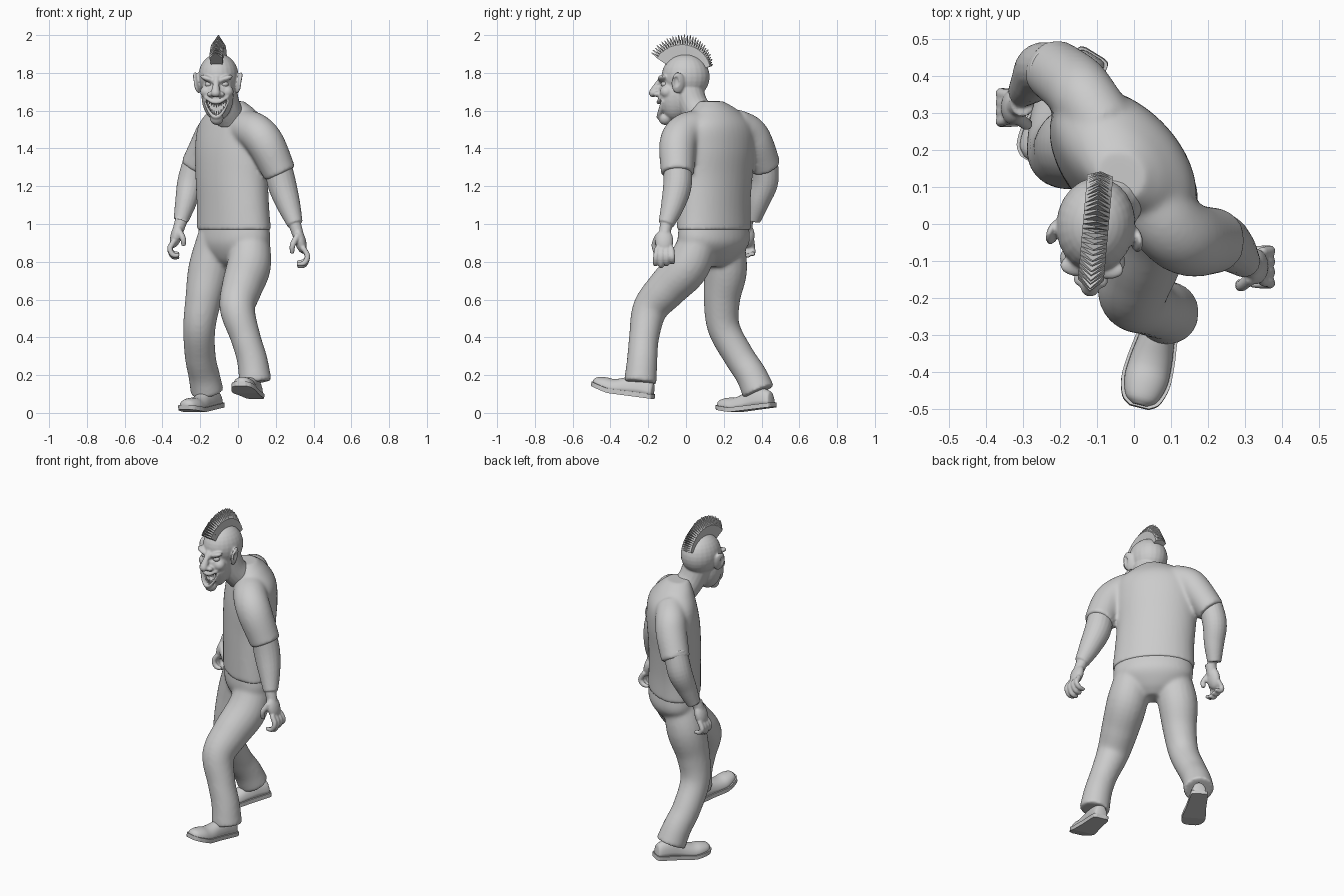
import bpy, bmesh, math
from mathutils import Vector, Matrix, Euler

if "Cube" in bpy.data.objects:
    bpy.data.objects.remove(bpy.data.objects["Cube"])

HEAD = Matrix.Translation((-0.104, -0.01, 1.76)) @ Matrix.Rotation(-0.09, 4, 'Z')


def loft(bm, rings):
    """Skin a list of closed rings and cap both ends."""
    rows = [[bm.verts.new(p) for p in r] for r in rings]
    n = len(rows[0])
    for a, b in zip(rows, rows[1:]):
        for i in range(n):
            bm.faces.new((a[i], a[(i + 1) % n], b[(i + 1) % n], b[i]))
    bm.faces.new(rows[0][::-1])
    bm.faces.new(rows[-1])


def spline(pts, k=6):
    """Smooth curve through points of any size."""
    p = [Vector(q) for q in pts]
    p = [p[0] * 2 - p[1]] + p + [p[-1] * 2 - p[-2]]
    out = []
    for a, b, c, d in zip(p, p[1:], p[2:], p[3:]):
        for i in range(k):
            t = i / k
            out.append(0.5 * (2 * b + (c - a) * t + (2 * a - 5 * b + 4 * c - d) * t * t
                              + (3 * b - a - 3 * c + d) * t ** 3))
    return out + [p[-2]]


def tube(bm, pts, n=20):
    """Round limb through (x, y, z, radius) points."""
    s = spline(pts)
    u, rings = None, []
    for i, q in enumerate(s):
        t = (s[min(i + 1, len(s) - 1)] - s[max(i - 1, 0)]).xyz.normalized()
        u = t.orthogonal() if u is None else u - t * u.dot(t)
        u.normalize()
        v = t.cross(u)
        rings.append([q.xyz + q.w * (u * math.cos(a) + v * math.sin(a))
                      for a in (math.tau * j / n for j in range(n))])
    loft(bm, rings)


def body(bm, pts, n=40):
    """Trunk from (x, y, z, half width, half depth), turned to the body's heading."""
    r = Matrix.Rotation(-math.pi / 4, 3, 'Z')
    loft(bm, [[Vector(q[:3]) + r @ Vector((q[3] * math.cos(a), q[4] * math.sin(a), 0))
               for a in (math.tau * j / n for j in range(n))] for q in spline(pts)])


def ball(bm, loc, size, rot=(0, 0, 0)):
    m = Matrix.LocRotScale(Vector(loc), Euler(rot), Vector(size))
    bmesh.ops.create_uvsphere(bm, u_segments=24, v_segments=16, radius=1, matrix=m)


def finish(name, bm, voxel=0, smooth=0, cutter=None, matrix=None, shade=True):
    bmesh.ops.recalc_face_normals(bm, faces=bm.faces)
    me = bpy.data.meshes.new(name)
    bm.to_mesh(me)
    bm.free()
    ob = bpy.data.objects.new(name, me)
    bpy.context.collection.objects.link(ob)
    if matrix:
        ob.matrix_world = matrix
    for p in me.polygons:
        p.use_smooth = shade

    def remesh():
        m = ob.modifiers.new("Blend", 'REMESH')
        m.mode, m.voxel_size, m.use_smooth_shade = 'VOXEL', voxel, True
    if voxel:
        remesh()
    if cutter:
        m = ob.modifiers.new("Cut", 'BOOLEAN')
        m.operation, m.object = 'DIFFERENCE', cutter
        remesh()
    if smooth:
        m = ob.modifiers.new("Soften", 'SMOOTH')
        m.factor, m.iterations = 0.5, smooth
    return ob


# Shirt: trunk with two short sleeves
bm = bmesh.new()
body(bm, [(-.022, .147, .968, .236, .148), (-.027, .15, 1.1, .228, .146), (-.033, .16, 1.25, .228, .148),
          (-.03, .17, 1.4, .236, .15), (-.025, .172, 1.52, .225, .135),
          (-.03, .155, 1.6, .145, .1), (-.035, .13, 1.65, .07, .065)])
tube(bm, [(.02, .1, 1.51, .1), (.09, 0, 1.488, .1), (.15, -.042, 1.42, .1), (.224, -.045, 1.265, .088)])
tube(bm, [(-.08, .26, 1.52, .09), (-.13, .335, 1.485, .09), (-.162, .375, 1.42, .09), (-.224, .422, 1.3, .083)])
finish("shirt", bm, .01, 11)

# Trousers: pelvis, forward leg and trailing leg
bm = bmesh.new()
body(bm, [(-.022, .147, 1.0, .222, .137), (-.02, .147, .9, .225, .142), (-.03, .145, .82, .15, .1),
          (-.03, .14, .775, .06, .05)])
tube(bm, [(.068, .075, .93, .1), (.058, .01, .78, .117), (.02, -.1, .66, .108), (-.003, -.19, .55, .094),
          (.04, -.222, .4, .08), (.075, -.232, .28, .081), (.093, -.242, .16, .087)])
tube(bm, [(-.11, .2, .93, .105), (-.15, .21, .76, .114), (-.183, .19, .6, .097), (-.205, .2, .45, .086),
          (-.2, .28, .3, .082), (-.18, .345, .2, .083), (-.163, .385, .11, .088)])
finish("trousers", bm, .01, 10)


# Arms with hands: palm, four curled fingers and a thumb
def arm(name, pts, side, size, shift):
    bm = bmesh.new()
    tube(bm, pts)
    w = Vector(pts[-1][:3])

    def at(x, y, z):
        return w + size * Vector((x * side, y + shift, z))
    ball(bm, at(.028, -.01, -.09), (.03, .048, .068), (0, .25 * -side, 0))
    tube(bm, [(*at(-.002, 0, 0), .034), (*at(.02, -.01, -.07), .03)], 12)
    for i in range(4):
        y = -.047 + .025 * i
        tip = .01 * abs(i - 1)
        tube(bm, [(*at(.042, y, -.125), .015), (*at(.066, y * 1.15, -.17), .015),
                  (*at(.048, y * 1.2, -.218 + tip), .014), (*at(.01, y * 1.2, -.222 + tip), .011)], 10)
    tube(bm, [(*at(.015, -.04, -.06), .018), (*at(-.012, -.062, -.11), .016),
              (*at(-.016, -.055, -.155), .012)], 10)
    finish(name, bm, .006, 2)


arm("left_arm", [(.205, -.045, 1.34, .072), (.233, -.045, 1.21, .076), (.268, -.07, 1.1, .063),
                 (.302, -.105, 1.0, .042)], 1, 1, 0)
arm("right_arm", [(-.215, .415, 1.36, .068), (-.25, .42, 1.23, .07), (-.275, .385, 1.12, .058),
                  (-.302, .355, 1.02, .04)], -1, .88, -.035)

# Shoes: domed upper on a flat sole, sections are (distance from heel, half width, height)
SHOE = spline([(0, .022, .065), (.012, .04, .09), (.08, .046, .115), (.14, .05, .1), (.2, .058, .08),
               (.26, .06, .072), (.31, .045, .055), (.33, .02, .035)], 4)
for side, loc, yaw, pitch in (("left", (.095, -.178, .075), -.25, -.13),
                              ("right", (-.107, .458, .03), -.55, .11)):
    place = Matrix.Translation(loc) @ Matrix.Rotation(yaw, 4, 'Z') @ Matrix.Rotation(pitch, 4, 'X')
    upper, sole = bmesh.new(), bmesh.new()
    tops, slabs = [], []
    for d, w, h in SHOE:
        lift = .25 * max(0, d - .23)
        tops.append([(w * math.cos(a), -d, .015 + lift + (h - .015) * math.sin(a) ** .8)
                     for a in (math.pi * j / 14 for j in range(14))] + [(-w, -d, .015 + lift)])
        e, y = w + .007, -.165 - (d - .165) * 1.03
        slabs.append([(e, y, lift), (e, y, lift + .024), (-e, y, lift + .024), (-e, y, lift)])
    loft(upper, tops)
    loft(sole, slabs)
    finish(side + "_shoe_upper", upper, matrix=place)
    finish(side + "_shoe_sole", sole, matrix=place, shade=False)

# Cutter for the grinning mouth, eye sockets and ear hollows
bm = bmesh.new()
xs = [i * .0085 for i in range(-7, 8)]
grin = [(x, -.126 + 9 * x * x) for x in xs] + [(x, -.183 + 23 * x * x) for x in xs[::-1]]
loft(bm, [[(x, y, z) for x, z in grin] for y in (-.26, -.07)])
for s in (-1, 1):
    ball(bm, (s * .043, -.137, -.02), (.03, .025, .016), (0, s * -.25, 0))
    ball(bm, (s * .13, -.032, -.012), (.012, .018, .032), (0, 0, s * .3))
cut = finish("face_cutter", bm, matrix=HEAD)
cut.hide_render = True
cut.display_type = 'WIRE'

# Head: skull, jaw, neck and face features blended together
bm = bmesh.new()
ball(bm, (0, .008, .02), (.107, .128, .122))
ball(bm, (0, -.05, -.08), (.085, .088, .135))
ball(bm, (0, -.1, -.2), (.036, .036, .036))
tube(bm, [(.055, .1, -.2, .08), (.03, .05, -.13, .08), (.01, .015, -.04, .085)])
tube(bm, [(0, -.115, .015, .015), (0, -.14, -.025, .019), (0, -.163, -.064, .024)], 14)
ball(bm, (0, -.165, -.067), (.025, .022, .022))
for s in (-1, 1):
    ball(bm, (s * .043, -.108, .008), (.046, .028, .016), (0, s * -.35, 0))
    ball(bm, (s * .053, -.088, -.06), (.036, .036, .034))
    ball(bm, (s * .027, -.142, -.073), (.02, .02, .015))
    ball(bm, (s * .112, -.022, -.012), (.014, .036, .058), (0, s * .2, s * .3))
for top, bend in ((-.115, 8.5), (-.193, 25)):
    tube(bm, [(x, -.135 + 8 * x * x, top + bend * x * x, .012) for x in xs[::2]], 10)
finish("head", bm, .005, 3, cut, HEAD)

# Eyes
bm = bmesh.new()
for s in (-1, 1):
    ball(bm, (s * .042, -.1, -.02), (.021, .02, .017))
finish("eyes", bm, matrix=HEAD)

# Pointed teeth in two rows
bm = bmesh.new()
for i in range(-4, 5):
    x = i * .0125
    for z, flip in ((-.127 + 9 * x * x, math.pi), (-.178 + 22 * x * x, 0)):
        m = Matrix.Translation((x, -.115 + 8 * x * x, z)) @ Matrix.Rotation(flip, 4, 'X')
        bmesh.ops.create_cone(bm, cap_ends=True, segments=6, radius1=.0075, radius2=.002,
                              depth=.034 - abs(i) * .004, matrix=m)
finish("teeth", bm, matrix=HEAD, shade=False)

# Mohawk: a fan of thin pointed plates
bm = bmesh.new()
N = 30
for i in range(N):
    f = i / (N - 1)
    a = math.radians(-56 + 126 * f)
    tip = .208 - .05 * max(0, f - .55) / .45 + (.004 if i % 2 else 0)
    out, along = Vector((0, math.sin(a), math.cos(a))), Vector((0, math.cos(a), -math.sin(a)))
    mid = .168 - .02 * f
    loft(bm, [[Vector((x, 0, .03)) + out * r + along * side * t
               for x, r, t in ((-.03, .09, .007), (-.035, mid, .006), (0, tip, .002),
                               (.035, mid, .006), (.03, .09, .007))] for side in (-1, 1)])
finish("mohawk", bm, matrix=HEAD, shade=False)
